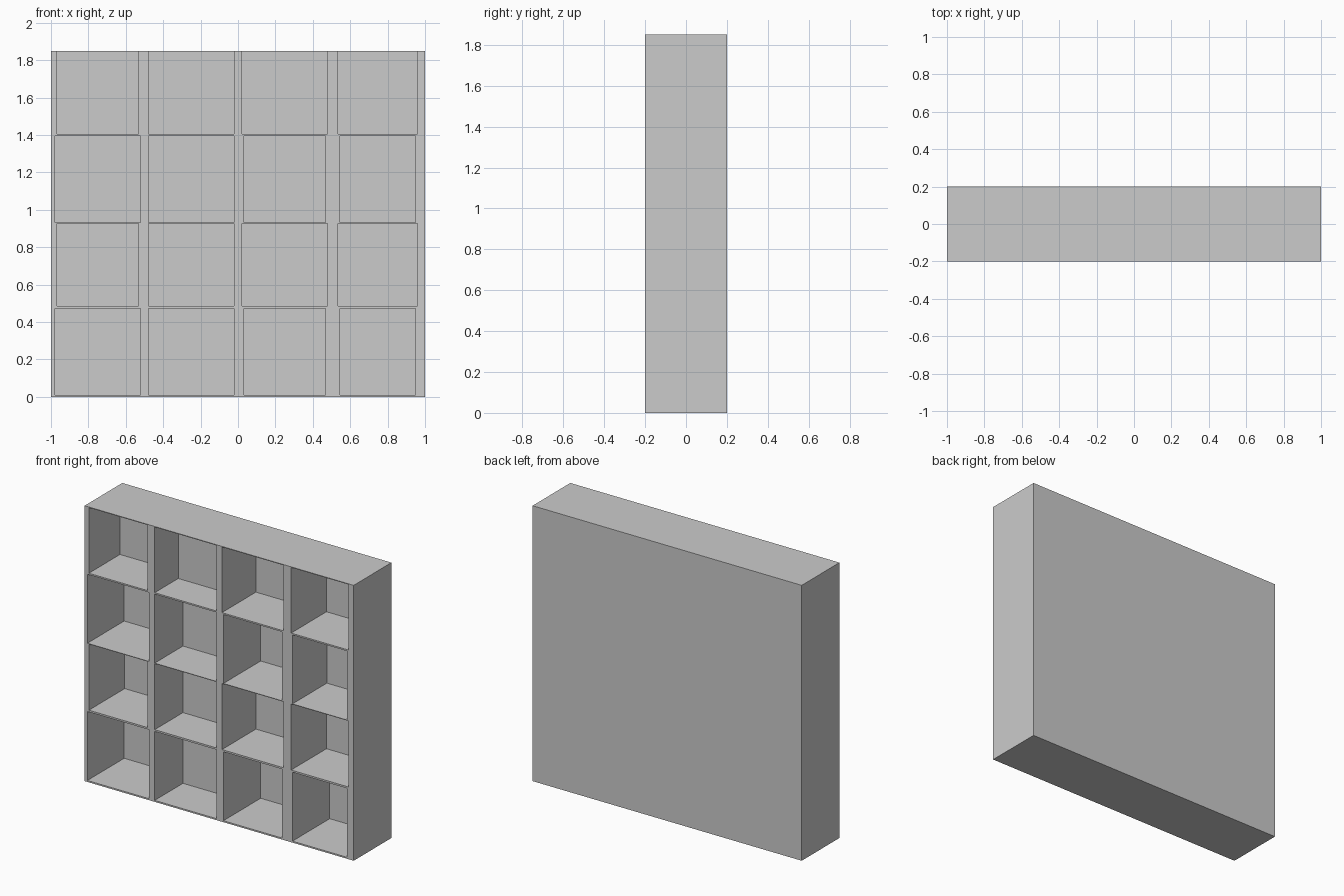
import bpy, bmesh

if "Cube" in bpy.data.objects:
    bpy.data.objects.remove(bpy.data.objects["Cube"])

HALF_W, HALF_D, HEIGHT = 1.0, 0.2, 1.85

# Cubbyhole layout: large and small column spans, row spans from the floor up
WIDE = [(-0.979, -0.521), (-0.479, -0.021), (0.032, 0.468), (0.545, 0.949)]
NARROW = [(-0.968, -0.532), (-0.479, -0.021), (0.021, 0.479), (0.535, 0.96)]
ROWS = [(0.01, 0.473), (0.485, 0.928), (0.932, 1.395), (1.405, 1.845)]
DEPTHS = [
    (0.39, 0.30, 0.395, 0.395),
    (0.38, 0.30, 0.36, 0.375),
    (0.39, 0.30, 0.395, 0.365),
    (0.33, 0.25, 0.36, 0.375),
]


def quad(bm, *pts):
    bm.faces.new([bm.verts.new(p) for p in pts])


def cubby(bm, x0, x1, z0, z1, depth):
    """Floor, ceiling, sides and back of one open compartment."""
    f, b = -HALF_D, -HALF_D + depth
    ring = [(x0, z0), (x1, z0), (x1, z1), (x0, z1)]
    for (xa, za), (xb, zb) in zip(ring, ring[1:] + ring[:1]):
        quad(bm, (xa, f, za), (xa, b, za), (xb, b, zb), (xb, f, zb))
    quad(bm, *[(x, b, z) for x, z in ring])


def front_strips(bm, spans_by_row):
    """Face frame left around the openings."""
    f = -HALF_D

    def rect(x0, x1, z0, z1):
        quad(bm, (x0, f, z0), (x1, f, z0), (x1, f, z1), (x0, f, z1))

    z = 0.0
    for (z0, z1), spans in zip(ROWS, spans_by_row):
        rect(-HALF_W, HALF_W, z, z0)
        x = -HALF_W
        for x0, x1 in spans:
            rect(x, x0, z0, z1)
            x = x1
        rect(x, HALF_W, z0, z1)
        z = z1
    rect(-HALF_W, HALF_W, z, HEIGHT)


bm = bmesh.new()
layout = [WIDE, NARROW, WIDE, NARROW]
front_strips(bm, layout)
for spans, (z0, z1), depths in zip(layout, ROWS, DEPTHS):
    for (x0, x1), depth in zip(spans, depths):
        cubby(bm, x0, x1, z0, z1, depth)

# Outer carcass: sides, top, bottom and back
w, d, h = HALF_W, HALF_D, HEIGHT
outline = [(-w, 0), (w, 0), (w, h), (-w, h)]
for (xa, za), (xb, zb) in zip(outline, outline[1:] + outline[:1]):
    quad(bm, (xa, -d, za), (xb, -d, zb), (xb, d, zb), (xa, d, za))
quad(bm, (w, d, 0), (-w, d, 0), (-w, d, h), (w, d, h))

# Weld shared corners and merge the flat face frame
bmesh.ops.remove_doubles(bm, verts=bm.verts, dist=0.0005)
bmesh.ops.recalc_face_normals(bm, faces=bm.faces)

mesh = bpy.data.meshes.new("cubby_shelf")
bm.to_mesh(mesh)
bm.free()
shelf = bpy.data.objects.new("cubby_shelf", mesh)
bpy.context.collection.objects.link(shelf)
